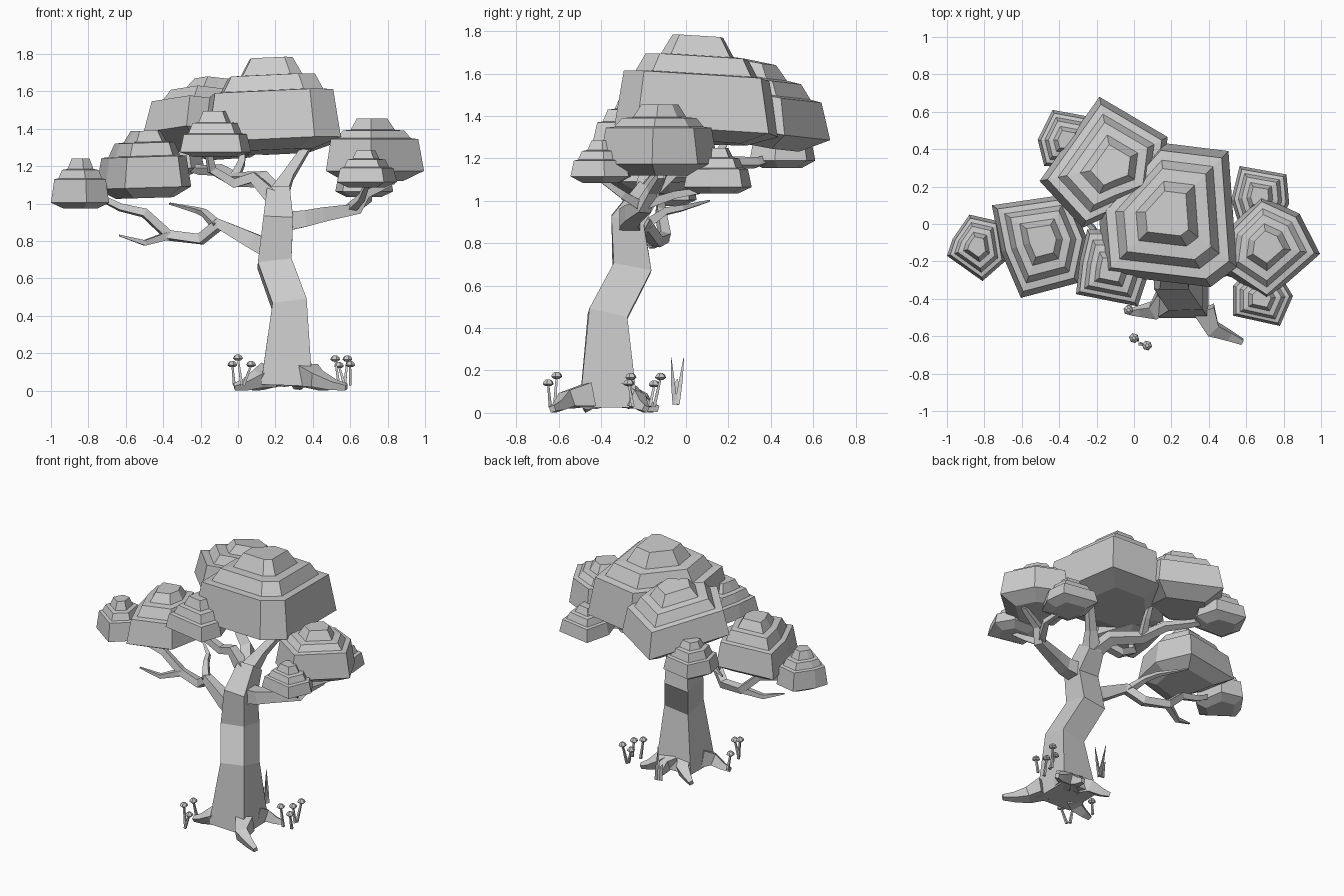
import bpy, bmesh, math
from mathutils import Vector


def rings_object(name, rings):
    """Skin a list of equal-length rings and cap both ends, flat shaded."""
    bm = bmesh.new()
    vs = [[bm.verts.new(p) for p in r] for r in rings]
    n = len(vs[0])
    for a, b in zip(vs, vs[1:]):
        for i in range(n):
            j = (i + 1) % n
            bm.faces.new((a[i], a[j], b[j], b[i]))
    bm.faces.new(vs[0][::-1])
    bm.faces.new(vs[-1])
    bmesh.ops.recalc_face_normals(bm, faces=bm.faces)
    me = bpy.data.meshes.new(name)
    bm.to_mesh(me)
    bm.free()
    ob = bpy.data.objects.new(name, me)
    bpy.context.collection.objects.link(ob)
    return ob


def tube(name, path, sides=4, turn=math.pi / 4):
    """Tapered limb through (x, y, z, radius) points."""
    pts = [Vector(p[:3]) for p in path]
    rings, u = [], None
    for i, p in enumerate(pts):
        t = Vector((0, 0, 0))
        if i:
            t += (p - pts[i - 1]).normalized()
        if i < len(pts) - 1:
            t += (pts[i + 1] - p).normalized()
        t.normalize()
        if u is None:
            u = Vector((1, 0, 0)) if abs(t.x) < 0.7 else Vector((0, 0, 1))
        u = (u - t * u.dot(t)).normalized()
        v = t.cross(u)
        rings.append([p + path[i][3] * (u * math.cos(a) + v * math.sin(a))
                      for a in [turn + 2 * math.pi * k / sides for k in range(sides)]])
    return rings_object(name, rings)


def foliage(name, outline, centre, z, tilt=(0, 0)):
    """Stepped leaf cushion. z = underside, rim, tier 1, tier 2, top."""
    cx, cy = centre
    steps = [(0.6, z[0]), (1.0, z[1]), (0.89, z[2]), (0.75, z[2] + 0.005), (0.63, z[3]),
             (0.45, z[3] + 0.005), (0.31, z[4])]
    rings = []
    for s, h in steps:
        ring = []
        for x, y in outline:
            dx, dy = (x - cx) * s, (y - cy) * s
            ring.append((cx + dx, cy + dy, h + tilt[0] * dx + tilt[1] * dy))
        rings.append(ring)
    return rings_object(name, rings)


# Leaf cushions
foliage("foliage_crown",
        [(.14, .435), (.505, .39), (.55, -.23), (.41, -.337), (-.16, -.27), (-.19, .07)],
        (.175, .06), (1.275, 1.325, 1.585, 1.675, 1.775), (.04, -.06))
foliage("foliage_right",
        [(.68, .15), (.885, .055), (.995, -.16), (.71, -.41), (.47, -.25), (.50, -.03)],
        (.71, -.12), (1.12, 1.175, 1.345, 1.39, 1.455))
foliage("foliage_left",
        [(-.76, .10), (-.35, .16), (-.25, -.08), (-.30, -.315), (-.605, -.395), (-.71, -.15)],
        (-.49, -.08), (1.03, 1.085, 1.25, 1.325, 1.39), (.03, 0))
foliage("foliage_back",
        [(-.185, .68), (.18, .465), (.14, .15), (-.10, .06), (-.275, -.02), (-.505, .23)],
        (-.11, .31), (1.27, 1.35, 1.52, 1.59, 1.66), (-.04, -.18))
foliage("foliage_far_left",
        [(-.88, .05), (-.725, .015), (-.69, -.2), (-.81, -.305), (-1, -.17), (-.97, -.08)],
        (-.84, -.12), (.975, 1.005, 1.13, 1.18, 1.24))
foliage("foliage_front",
        [(-.25, -.03), (-.02, -.03), (.07, -.29), (.02, -.44), (-.31, -.375), (-.29, -.2)],
        (-.13, -.25), (1.25, 1.275, 1.37, 1.43, 1.495))
foliage("foliage_front_right",
        [(.53, -.33), (.53, -.49), (.78, -.545), (.85, -.385), (.78, -.27), (.6, -.26)],
        (.68, -.40), (1.085, 1.115, 1.19, 1.235, 1.285))
foliage("foliage_back_right",
        [(.565, .31), (.815, .265), (.83, .11), (.77, -.01), (.56, .0), (.52, .13)],
        (.67, .15), (1.035, 1.065, 1.15, 1.20, 1.25))
foliage("foliage_back_left",
        [(-.435, .61), (-.22, .57), (-.18, .42), (-.25, .30), (-.48, .31), (-.515, .45)],
        (-.36, .45), (1.155, 1.19, 1.28, 1.34, 1.39))

# Square trunk with its leading shoot
tube("trunk", [(.26, -.365, .03, .195), (.275, -.37, .46, .13), (.195, -.255, .68, .128),
               (.215, -.275, .91, .112), (.215, -.17, 1.06, .085)])
tube("leader", [(.21, -.18, 1.03, .07), (.27, -.11, 1.15, .04), (.38, .0, 1.32, .028)])

# Branches
tube("branch_left", [(.2, -.26, .74, .07), (.08, -.25, .80, .06), (-.1, -.2, .89, .04),
                     (-.2, -.14, .81, .037), (-.37, -.1, .83, .034), (-.5, -.12, .95, .03),
                     (-.63, -.12, .98, .025), (-.75, -.12, 1.04, .02)])
tube("twig_left_low", [(-.37, -.1, .83, .03), (-.5, -.16, .79, .02), (-.635, -.2, .83, .006)])
tube("twig_left_up", [(-.11, -.2, .88, .033), (-.18, -.1, .95, .023), (-.22, -.02, .965, .018),
                      (-.365, .11, 1.0, .006)])
tube("branch_right", [(.22, -.26, .9, .075), (.36, -.27, .92, .062), (.45, -.25, .94, .055),
                      (.63, -.2, .97, .042), (.68, -.16, 1.05, .032), (.83, -.12, 1.12, .022)])
tube("twig_right_front", [(.6, -.2, .97, .033), (.66, -.3, 1.03, .025), (.69, -.4, 1.1, .016)])
tube("twig_right_back", [(.62, -.2, .98, .033), (.7, -.05, 1.03, .025), (.68, .13, 1.06, .016)])
tube("branch_back", [(.2, -.18, 1.04, .06), (.13, -.08, 1.13, .05), (-.02, .06, 1.13, .042),
                     (-.1, .2, 1.18, .034), (-.2, .33, 1.18, .028), (-.35, .46, 1.22, .02)])
tube("branch_upper_left", [(.19, -.2, 1.03, .055), (.08, -.18, 1.14, .04),
                           (-.02, -.16, 1.11, .036), (-.14, -.18, 1.18, .03),
                           (-.16, -.22, 1.28, .02)])
tube("twig_back_up", [(-.02, .06, 1.13, .033), (.02, .15, 1.22, .025), (.03, .22, 1.33, .017)])

# Roots
roots = [(.58, -.63), (-.02, -.47), (.07, -.16), (.49, -.19), (.32, -.13)]
for k, (x, y) in enumerate(roots):
    base, end = Vector((.265, -.365)), Vector((x, y))
    side = Vector((-(end - base).y, (end - base).x)) * (.12 if k % 2 else -.12)
    a, b, c = base.lerp(end, .35), base.lerp(end, .6) + side, base.lerp(end, .82) + side * .4
    tube("root_%d" % k, [(a.x, a.y, .09, .08), (b.x, b.y, .07, .055),
                         (c.x, c.y, .038, .034), (x, y, .025, .02)])

# Mushrooms: foot x, y, then cap x, y, z
mushrooms = [(.02, -.62, .0, -.61, .165), (.03, -.64, .07, -.65, .13), (-.02, -.44, -.03, -.46, .13),
             (.54, -.26, .52, -.26, .16), (.60, -.25, .60, -.27, .13),
             (.57, -.15, .585, -.12, .16), (.57, -.17, .54, -.15, .125)]
for k, (fx, fy, x, y, z) in enumerate(mushrooms):
    tube("mushroom_stem_%d" % k, [(fx, fy, .03, .011), (x, y, z + .005, .007)])
    tube("mushroom_cap_%d" % k, [(x, y, z - .004, .014), (x, y, z + .006, .027),
                                 (x, y, z + .019, .022), (x, y, z + .028, .010)], 6)

# Grass blades
for k, (x, dx, y0, y1, h) in enumerate([(.25, .02, -.05, -.07, .26), (.26, -.03, -.04, -.01, .26),
                                        (.23, -.02, -.045, -.04, .16)]):
    tube("grass_%d" % k, [(x, y0, .04, .014), (x + dx * .5, (y0 + y1) / 2, .14, .011),
                          (x + dx, y1, h, .002)], 3)

# Rest the roots on the ground
low = min(v.co.z for o in bpy.data.objects for v in o.data.vertices)
for o in bpy.data.objects:
    if o.name.startswith("root"):
        o.location.z -= low
